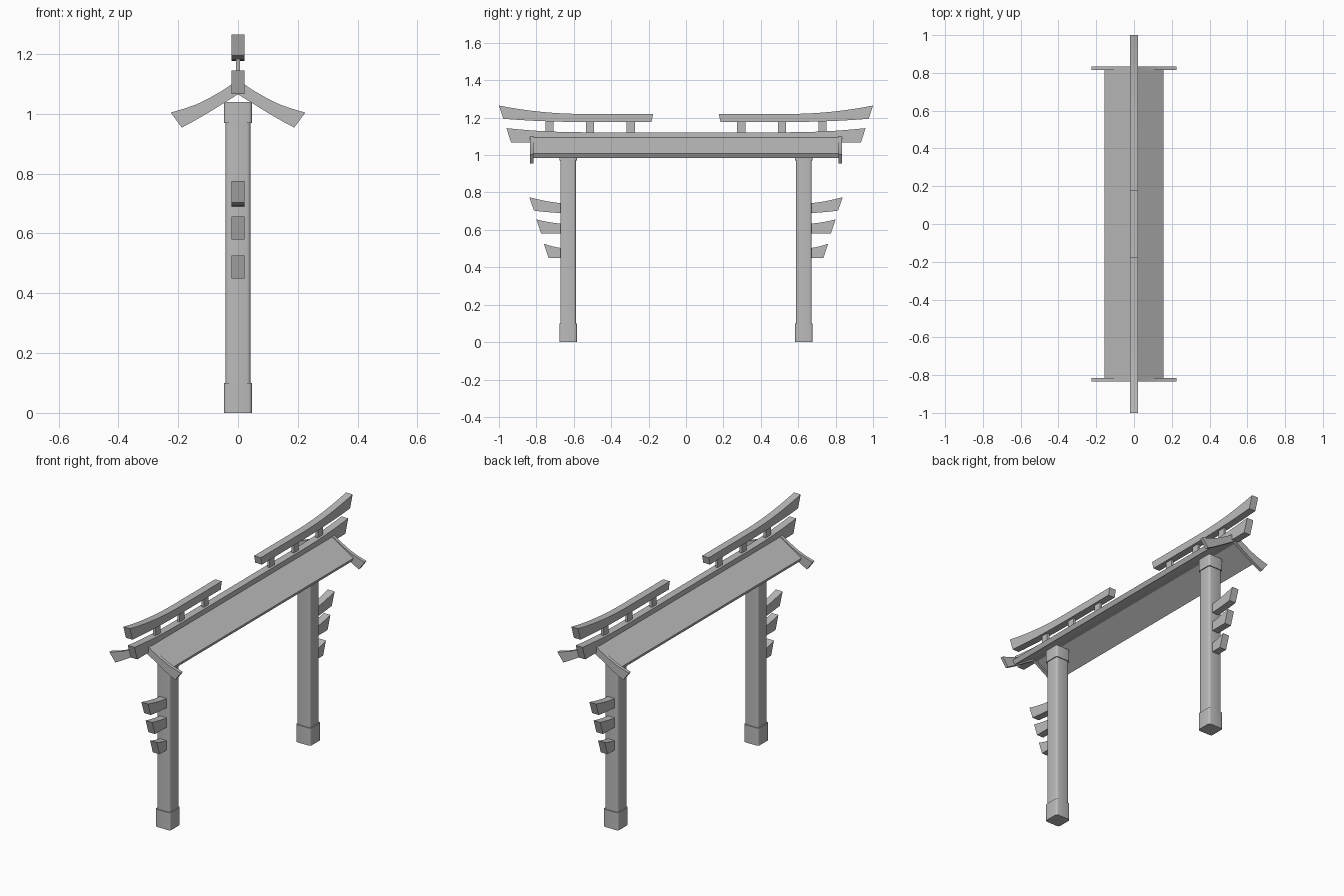
import bpy
import bmesh
import math
from mathutils import Vector

cube = bpy.data.objects.get("Cube")
if cube:
    bpy.data.objects.remove(cube, do_unlink=True)

# One plain material for the whole gate
STONE = (0.5, 0.5, 0.5, 1.0)
stone = bpy.data.materials.new("stone grey")
stone.use_nodes = True
stone.diffuse_color = STONE
stone.node_tree.nodes["Principled BSDF"].inputs["Base Color"].default_value = STONE

HALF_BEAM = 0.021


def finish(name, bm, angle=30):
    bmesh.ops.recalc_face_normals(bm, faces=bm.faces)
    mesh = bpy.data.meshes.new(name)
    bm.to_mesh(mesh)
    bm.free()
    mesh.materials.append(stone)
    obj = bpy.data.objects.new(name, mesh)
    bpy.context.collection.objects.link(obj)
    bpy.ops.object.select_all(action='DESELECT')
    obj.select_set(True)
    bpy.context.view_layer.objects.active = obj
    bpy.ops.object.shade_smooth_by_angle(angle=math.radians(angle))
    return obj


def prism(name, outline, start, offset):
    """Extrude an outline; start maps each 2D point to 3D."""
    bm = bmesh.new()
    face = bm.faces.new([bm.verts.new(start(a, b)) for a, b in outline])
    made = bmesh.ops.extrude_face_region(bm, geom=[face])
    verts = [v for v in made["geom"] if isinstance(v, bmesh.types.BMVert)]
    bmesh.ops.translate(bm, verts=verts, vec=offset)
    return finish(name, bm)


def side_prism(name, outline, half=HALF_BEAM):
    return prism(name, outline, lambda y, z: (-half, y, z), Vector((2 * half, 0, 0)))


def curve(start, end, power=2.0, steps=10):
    """Points rising ever more steeply from start to end."""
    (y0, z0), (y1, z1) = start, end
    return [(y0 + (y1 - y0) * i / steps, z0 + (z1 - z0) * (i / steps) ** power)
            for i in range(steps + 1)]


def rounded_block(name, y, half, z0, z1):
    bm = bmesh.new()
    bmesh.ops.create_cube(bm, size=1)
    bmesh.ops.scale(bm, verts=bm.verts, vec=(2 * half, 2 * half, z1 - z0))
    bmesh.ops.translate(bm, verts=bm.verts, vec=(0, y, (z0 + z1) / 2))
    upright = [e for e in bm.edges if abs(e.verts[0].co.z - e.verts[1].co.z) > 0.01]
    bmesh.ops.bevel(bm, geom=upright, offset=0.012, segments=3, profile=0.5,
                    affect='EDGES')
    return finish(name, bm, 40)


# Parts repeated at each end of the gate
for s, end in ((-1, "front"), (1, "back")):
    def flip(points):
        return [(s * y, z) for y, z in points]

    # Pillar with base and capital
    rounded_block(end + "_pillar", s * 0.63, 0.042, 0.05, 1.04)
    rounded_block(end + "_pillar_base", s * 0.63, 0.047, 0, 0.10)
    rounded_block(end + "_pillar_capital", s * 0.63, 0.047, 0.97, 1.04)

    # Upswept brackets on the outside of the pillar
    for i, (reach, z, lift) in enumerate(((0.76, 0.45, 0), (0.80, 0.58, 0),
                                          (0.838, 0.69, 0.013))):
        under = curve((0.66, z), (reach - 0.025, z + lift), 1.5, 6)
        over = curve((0.66, z + 0.053), (reach, z + 0.076 + lift * 0.7), 1.5, 6)
        side_prism(f"{end}_bracket_{i + 1}", flip(under + over[::-1]))

    # Upper beam curling up at its tip
    under = [(0.185, 1.177)] + curve((0.55, 1.177), (0.977, 1.194))
    over = [(0.175, 1.22)] + curve((0.55, 1.22), (1.0, 1.265))
    side_prism(end + "_upper_beam", flip(under + over[::-1]))

    # Thin posts between ridge beam and upper beam
    for i, y in enumerate((0.295, 0.513, 0.73)):
        side_prism(f"{end}_post_{i + 1}",
                   [(s * y + a, z) for a, z in ((-0.022, 1.11), (0.022, 1.11),
                                                (0.022, 1.185), (-0.022, 1.185))], 0.007)

    # Curved gable board closing the roof end
    over = [(0, 1.112), (0.05, 1.079), (0.10, 1.050), (0.14, 1.031),
            (0.18, 1.017), (0.225, 1.004)]
    under = [(0.188, 0.954), (0.15, 0.974), (0.10, 1.003), (0, 1.065)]
    right = over + under
    left = [(-x, z) for x, z in right[-2:0:-1]]
    prism(end + "_gable_board", right + left,
          lambda x, z: (x, s * 0.825 - 0.009, z), Vector((0, 0.018, 0)))

# Ridge beam running the whole length
tip = curve((0.55, 1.122), (0.96, 1.144))
half_outline = tip + [(0.935, 1.066)]
side_prism("ridge_beam", half_outline + [(-y, z) for y, z in half_outline[::-1]])

# Sloping roof slabs, one each side
for s, side in ((-1, "right"), (1, "left")):
    prism(side + "_roof_slab",
          [(0, 1.107), (s * 0.155, 1.008), (s * 0.142, 0.985), (0, 1.077)],
          lambda x, z: (x, -0.82, z), Vector((0, 1.64, 0)))
